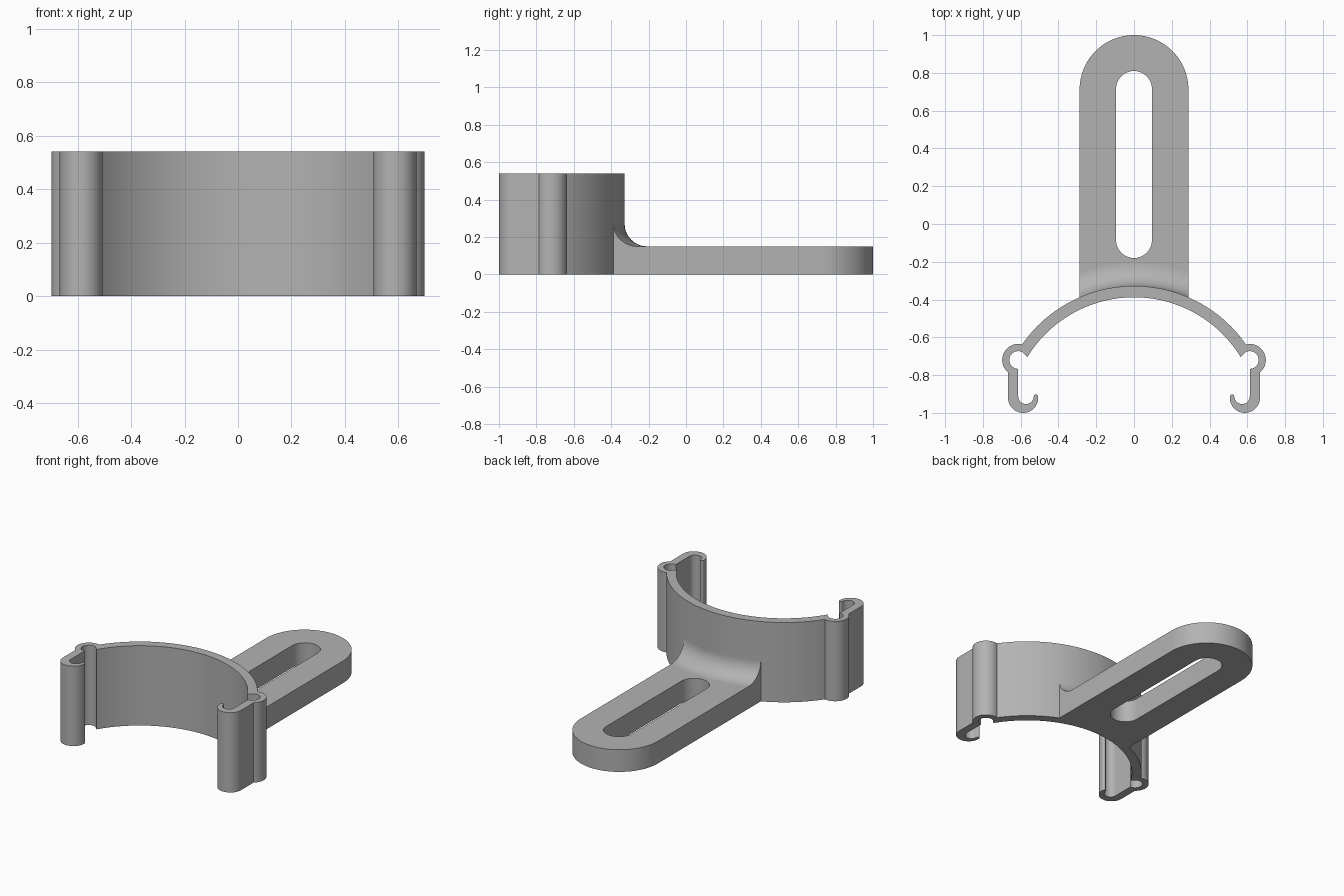
import bpy, bmesh, math

if "Cube" in bpy.data.objects:
    bpy.data.objects.remove(bpy.data.objects["Cube"])

grey = bpy.data.materials.new("grey plastic")
grey.diffuse_color = (0.45, 0.45, 0.45, 1)
grey.use_nodes = True
grey.node_tree.nodes["Principled BSDF"].inputs["Base Color"].default_value = grey.diffuse_color

CY = -1.05          # centre of the clamp arc (x = 0)
R_OUT, R_IN = 0.722, 0.662
HALF_W = 0.288      # half width of the slotted plate
PLATE_H, CLAMP_H = 0.15, 0.54


def arc(cx, cy, r, a0, a1, n):
    """Points on a circle from a0 to a1 degrees."""
    out = []
    for i in range(n + 1):
        a = math.radians(a0 + (a1 - a0) * i / n)
        out.append((cx + r * math.cos(a), cy + r * math.sin(a)))
    return out


def finish(name, bm):
    bmesh.ops.recalc_face_normals(bm, faces=bm.faces[:])
    mesh = bpy.data.meshes.new(name)
    bm.to_mesh(mesh)
    bm.free()
    mesh.materials.append(grey)
    obj = bpy.data.objects.new(name, mesh)
    bpy.context.collection.objects.link(obj)
    bpy.ops.object.select_all(action='DESELECT')
    obj.select_set(True)
    bpy.context.view_layer.objects.active = obj
    bpy.ops.object.shade_smooth_by_angle(angle=math.radians(30))
    return obj


def extrude_outline(name, loops, height):
    """Fill outlines (first outer, rest holes) and extrude upwards."""
    bm = bmesh.new()
    edges = []
    for loop in loops:
        vs = [bm.verts.new((x, y, 0)) for x, y in loop]
        edges += [bm.edges.new((vs[i - 1], vs[i])) for i in range(len(vs))]
    bmesh.ops.triangle_fill(bm, edges=edges, use_beauty=True)
    res = bmesh.ops.extrude_face_region(bm, geom=bm.faces[:], use_keep_orig=True)
    top = [g for g in res["geom"] if isinstance(g, bmesh.types.BMVert)]
    bmesh.ops.translate(bm, verts=top, vec=(0, 0, height))
    return finish(name, bm)


# Clamp: half arc, pivot ring, arm and curled hook, then mirrored
half = arc(0, CY, R_OUT, 90, 35, 28)
half += arc(0.613, -0.72, 0.085, 104, -51, 20)
half += arc(0.587, -0.92, 0.08, 0, -180, 20)
half += arc(0.519, -0.914, 0.012, 180, 0, 8)
half += arc(0.572, -0.912, 0.041, 180, 360, 16)[1:]
half += arc(0.613, -0.72, 0.047, -90, -245 + 360, 20)
half += arc(0, CY, R_IN, 31.5, 90, 28)
outline = half + [(-x, y) for x, y in reversed(half[1:-1])]
extrude_outline("clamp", [outline], CLAMP_H)

# Slotted mounting plate, its inner end following the clamp wall
a = math.degrees(math.acos(HALF_W / R_OUT))
plate = arc(0, 1 - HALF_W, HALF_W, 0, 180, 40) + arc(0, CY, R_OUT, 180 - a, a, 20)
slot = arc(0, 0.715, 0.095, 0, 180, 24) + arc(0, -0.085, 0.095, 180, 360, 24)
extrude_outline("slotted_plate", [plate, slot], PLATE_H)

# Fillet between plate and clamp, swept round the clamp axis and cut at the plate sides
F = 0.12
profile = arc(R_OUT + F, PLATE_H + F, F, 180, 270, 14) + [(R_OUT, PLATE_H)]
bm = bmesh.new()
cols, N = [], 24
for i in range(N + 1):
    x = HALF_W * (2 * i / N - 1)
    cols.append([bm.verts.new((x, CY + math.sqrt(r * r - x * x), z)) for r, z in profile])
for c, d in zip(cols, cols[1:]):
    for k in range(len(profile)):
        bm.faces.new((c[k - 1], c[k], d[k], d[k - 1]))
bm.faces.new(cols[0])
bm.faces.new(cols[-1])
finish("fillet", bm)
